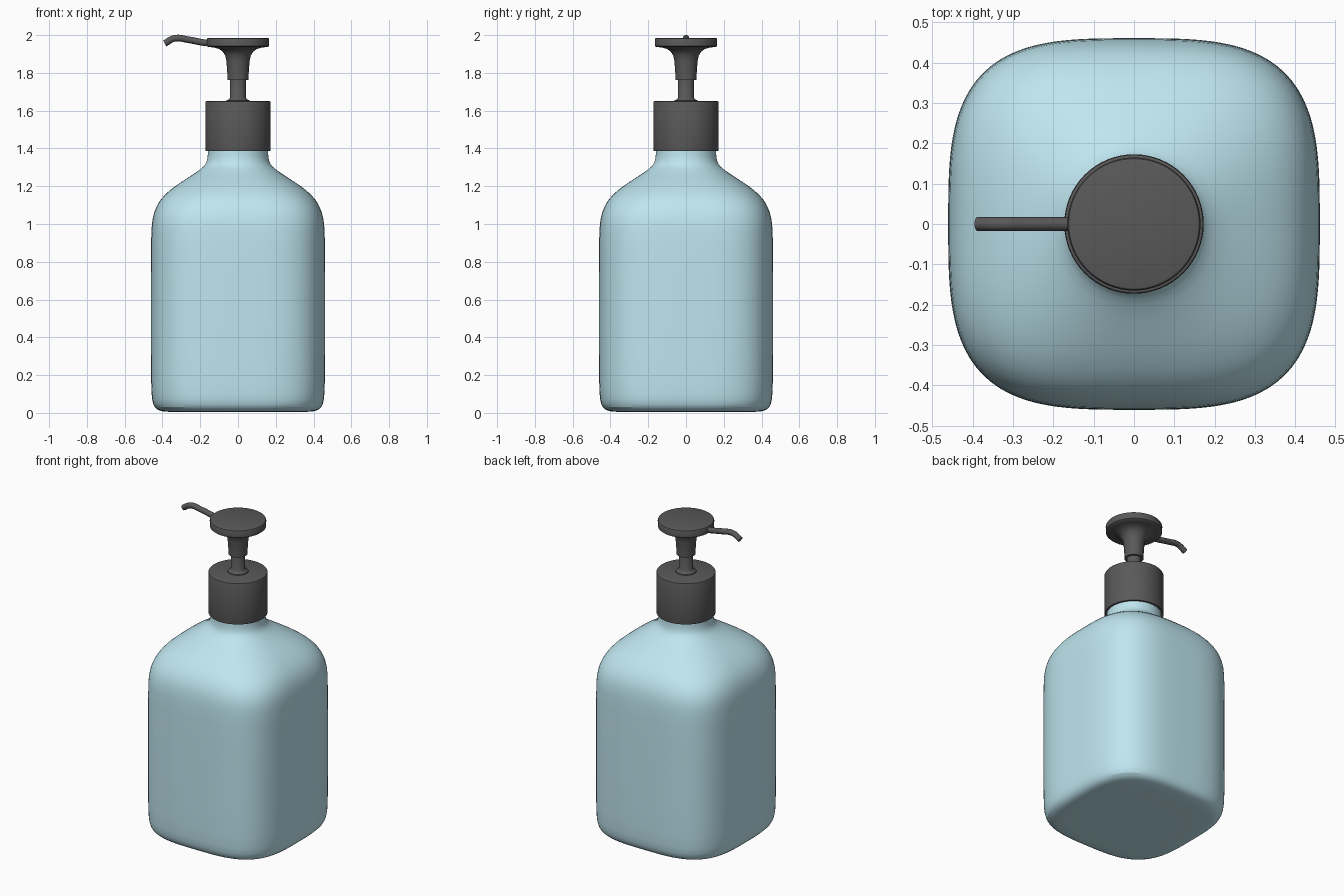
import bpy, bmesh, math

if "Cube" in bpy.data.objects:
    bpy.data.objects.remove(bpy.data.objects["Cube"])

def material(name, color):
    m = bpy.data.materials.new(name)
    m.diffuse_color = color
    m.use_nodes = True
    m.node_tree.nodes["Principled BSDF"].inputs["Base Color"].default_value = m.diffuse_color
    return m

aqua = material("aqua", (0.52, 0.79, 0.87, 1))
dark = material("dark_plastic", (0.1, 0.1, 0.1, 1))

def ring_point(a, r, n):
    """Point on a superellipse of half width r and exponent n."""
    c, s = math.cos(a), math.sin(a)
    k = r / (abs(c) ** n + abs(s) ** n) ** (1 / n)
    return k * c, k * s

def loft(name, profile, mat, segs=64, subsurf=0):
    """Skin rings (half width, z, exponent) and cap both ends."""
    bm = bmesh.new()
    rings = []
    for r, z, n in profile:
        rings.append([bm.verts.new((*ring_point(math.tau * i / segs, r, n), z))
                      for i in range(segs)])
    for a, b in zip(rings, rings[1:]):
        for i in range(segs):
            j = (i + 1) % segs
            bm.faces.new((a[i], a[j], b[j], b[i]))
    bm.faces.new(rings[0][::-1])
    bm.faces.new(rings[-1])
    bmesh.ops.recalc_face_normals(bm, faces=bm.faces)
    me = bpy.data.meshes.new(name)
    bm.to_mesh(me)
    bm.free()
    me.materials.append(mat)
    ob = bpy.data.objects.new(name, me)
    bpy.context.collection.objects.link(ob)
    if subsurf:
        s = ob.modifiers.new("smooth", 'SUBSURF')
        s.levels = s.render_levels = subsurf
    bpy.ops.object.select_all(action='DESELECT')
    ob.select_set(True)
    bpy.context.view_layer.objects.active = ob
    bpy.ops.object.shade_smooth_by_angle(angle=math.radians(40))
    return ob

def lathe(name, profile, mat):
    return loft(name, [(r, z, 2) for r, z in profile], mat)

# Bottle: rounded square body narrowing to a round neck
loft("bottle", [
    (0.05, 0.004, 3.4), (0.25, 0.004, 3.4), (0.38, 0.005, 3.4), (0.415, 0.010, 3.4),
    (0.443, 0.028, 3.4), (0.455, 0.065, 3.4), (0.461, 0.13, 3.4), (0.461, 0.5, 3.4),
    (0.461, 0.93, 3.4), (0.457, 1.0, 3.4), (0.446, 1.06, 3.35), (0.424, 1.11, 3.25),
    (0.390, 1.155, 3.1), (0.335, 1.20, 2.9), (0.265, 1.245, 2.6), (0.196, 1.29, 2.25),
    (0.169, 1.317, 2.08), (0.160, 1.35, 2), (0.159, 1.40, 2), (0.159, 1.45, 2),
], aqua, subsurf=1)

# Screw collar
lathe("collar", [(0.155, 1.40), (0.160, 1.386), (0.172, 1.386), (0.173, 1.39),
                 (0.173, 1.643), (0.171, 1.648), (0.166, 1.65)], dark)

# Pump stem with small flared foot
lathe("pump_stem", [(0.062, 1.645), (0.060, 1.655), (0.048, 1.66), (0.042, 1.67),
                    (0.042, 1.80)], dark)

# Pump head: sleeve flaring into the press disc
lathe("pump_head", [(0.042, 1.762), (0.055, 1.762), (0.056, 1.79), (0.061, 1.86),
                    (0.067, 1.89), (0.080, 1.912), (0.100, 1.927), (0.130, 1.935),
                    (0.158, 1.937), (0.164, 1.942), (0.165, 1.977), (0.162, 1.983),
                    (0.156, 1.985)], dark)

# Curved spout
curve = bpy.data.curves.new("spout", 'CURVE')
curve.dimensions = '3D'
curve.bevel_depth = 0.0175
curve.bevel_resolution = 4
curve.use_fill_caps = True
curve.resolution_u = 8
path = [(-0.10, 1.957), (-0.17, 1.959), (-0.26, 1.975), (-0.335, 1.983), (-0.388, 1.956)]
sp = curve.splines.new('BEZIER')
sp.bezier_points.add(len(path) - 1)
for p, (x, z) in zip(sp.bezier_points, path):
    p.co = (x, 0, z)
    p.handle_left_type = p.handle_right_type = 'AUTO'
curve.materials.append(dark)
spout = bpy.data.objects.new("spout", curve)
bpy.context.collection.objects.link(spout)
